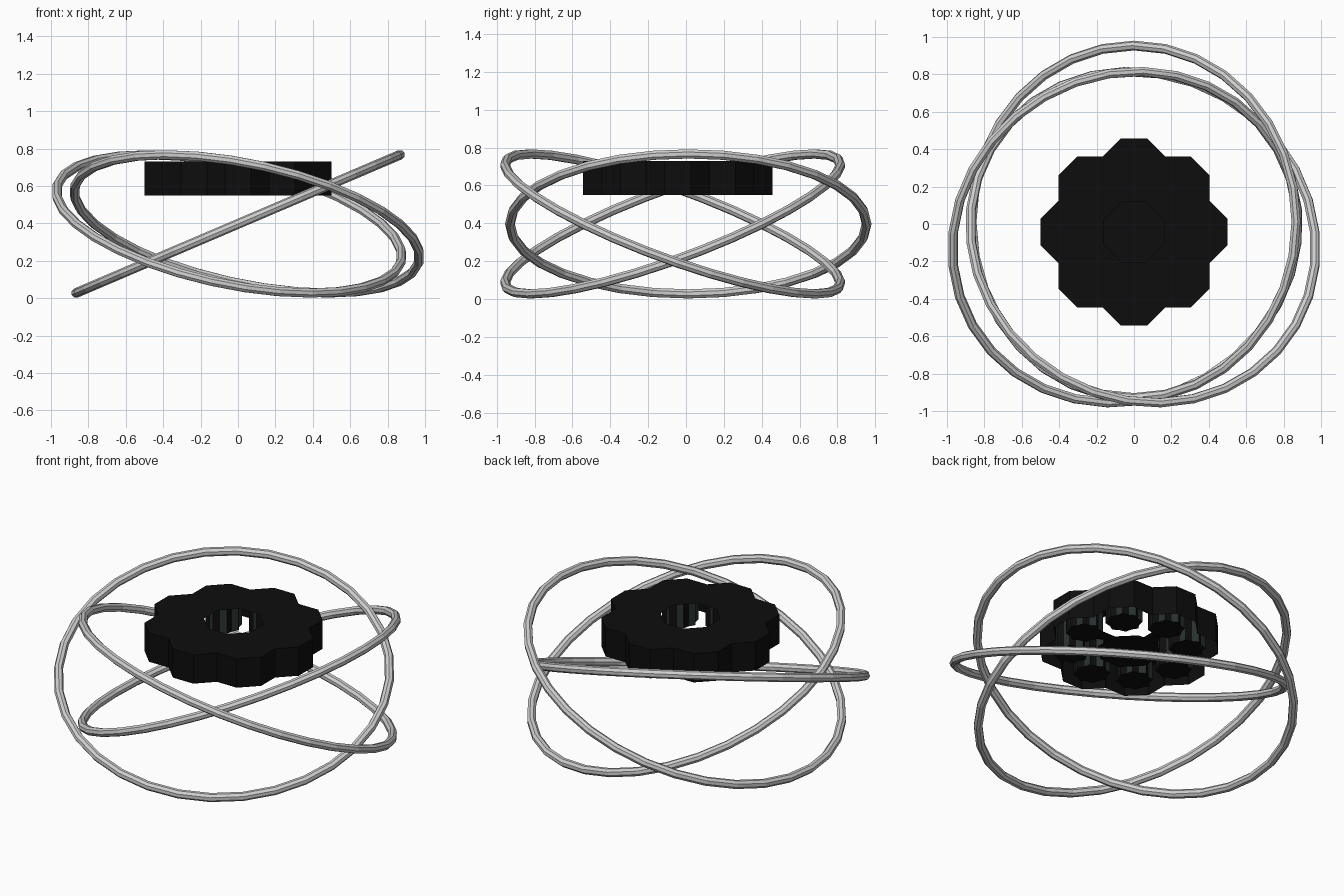
import bpy, bmesh, math
from mathutils import Matrix, Vector

if "Cube" in bpy.data.objects:
    bpy.data.objects.remove(bpy.data.objects["Cube"])

PIVOT = Vector((0, -0.043, 0))   # axis the whole model repeats around
Z0, Z1 = 0.55, 0.73              # bottom and top of the core


def material(name, rgb):
    m = bpy.data.materials.new(name)
    m.diffuse_color = (*rgb, 1)
    m.use_nodes = True
    m.node_tree.nodes["Principled BSDF"].inputs["Base Color"].default_value = m.diffuse_color
    return m


silver = material("silver", (0.62, 0.62, 0.62))
black = material("black", (0.004, 0.004, 0.004))
steel = material("dark_steel", (0.022, 0.032, 0.031))


def finish(name, bm, mats):
    me = bpy.data.meshes.new(name)
    bmesh.ops.recalc_face_normals(bm, faces=bm.faces)
    bm.to_mesh(me)
    bm.free()
    for m in mats:
        me.materials.append(m)
    ob = bpy.data.objects.new(name, me)
    bpy.context.collection.objects.link(ob)
    return ob


def ring(name, spin, R=0.942, r=0.026, n=32, sides=8):
    """Tilted torus, spun around the pivot."""
    bm = bmesh.new()
    rows = []
    for i in range(n):
        a = math.tau * i / n
        row = []
        for j in range(sides):
            b = math.tau * j / sides
            d = R + r * math.cos(b)
            row.append(bm.verts.new((d * math.cos(a), d * math.sin(a), r * math.sin(b))))
        rows.append(row)
    for i in range(n):
        p, q = rows[i], rows[(i + 1) % n]
        for j in range(sides):
            k = (j + 1) % sides
            bm.faces.new((p[j], q[j], q[k], p[k]))
    bm.transform(Matrix.Translation(PIVOT + Vector((0, 0, 0.397)))
                 @ Matrix.Rotation(spin, 4, 'Z')
                 @ Matrix.Translation((0, 0.055, 0))
                 @ Matrix.Rotation(math.radians(-23.1), 4, 'Y'))
    finish(name, bm, [silver])


def octagon(c, z, apothem=0.17):
    rad = apothem / math.cos(math.pi / 8)
    return [(c.x + rad * math.cos(math.radians(45 * k - 22.5)),
             c.y + rad * math.sin(math.radians(45 * k - 22.5)), z) for k in range(8)]


def petal(index, c):
    """Octagonal cap, open below, with only its outward walls."""
    bm = bmesh.new()
    top = [bm.verts.new(v) for v in octagon(c, Z1)]
    low = [bm.verts.new(v) for v in octagon(c, Z0)]
    bm.faces.new(top)
    for step in (-1, 0, 1):
        k = (index + step) % 8
        m = (k + 1) % 8
        bm.faces.new((low[k], low[m], top[m], top[k]))
    loose = [v for v in bm.verts if not v.link_faces]
    bmesh.ops.delete(bm, geom=loose, context='VERTS')
    finish(f"core_petal_{index + 1}", bm, [black])


def peg(index, c):
    """Fluted peg hanging inside a petal, striped on alternate sides."""
    bm = bmesh.new()
    n = 16
    loops = []
    for z in (Z0, Z1 - 0.002):
        loops.append([bm.verts.new((c.x + (0.105, 0.09)[i % 2] * math.cos(math.tau * i / n),
                                    c.y + (0.105, 0.09)[i % 2] * math.sin(math.tau * i / n), z))
                      for i in range(n)])
    low, top = loops
    bm.faces.new(low[::-1])
    for i in range(n):
        j = (i + 1) % n
        f = bm.faces.new((low[i], low[j], top[j], top[i]))
        f.material_index = i % 2
    finish(f"core_peg_{index + 1}", bm, [black, steel])


# three tilted rings
for i in range(3):
    ring(f"orbit_ring_{i + 1}", math.radians(120 * i))

# eight petals with pegs
for i in range(8):
    a = math.radians(45 * i)
    centre = PIVOT + Vector((math.cos(a), math.sin(a), 0)) * 0.33
    petal(i, centre)
    peg(i, centre)

# floor plate under the open centre
bm = bmesh.new()
low = [bm.verts.new(v) for v in octagon(PIVOT, Z0)]
top = [bm.verts.new(v) for v in octagon(PIVOT, Z0 + 0.004)]
bm.faces.new(low[::-1])
bm.faces.new(top)
for i in range(8):
    j = (i + 1) % 8
    bm.faces.new((low[i], low[j], top[j], top[i]))
finish("core_floor_plate", bm, [black])
